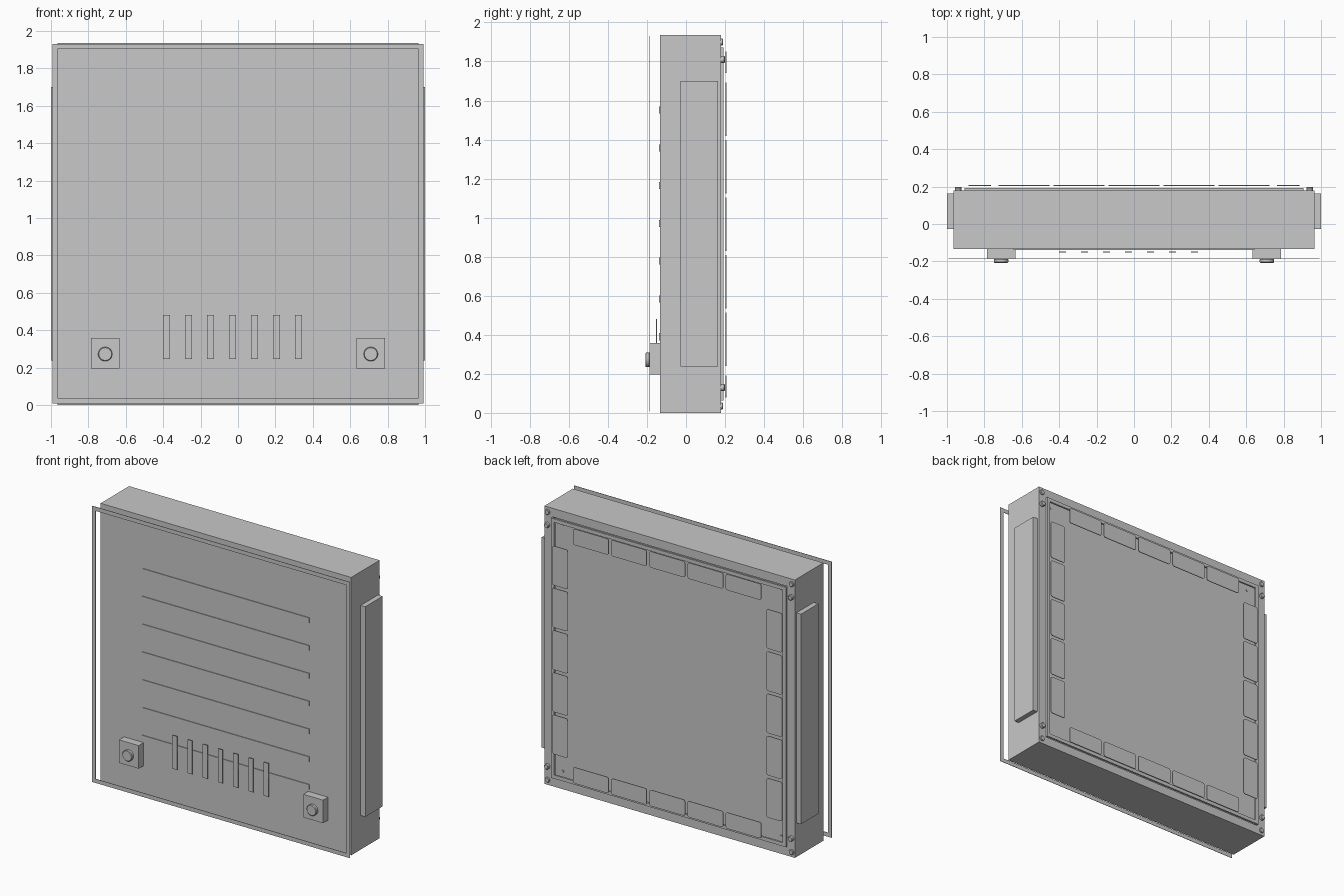
import bpy, bmesh
from math import pi
from mathutils import Matrix

cube = bpy.data.objects.get("Cube")
if cube:
    bpy.data.objects.remove(cube, do_unlink=True)

grey = bpy.data.materials.new("mid_grey")
grey.use_nodes = True
COLOUR = (0.58, 0.58, 0.58, 1)
grey.diffuse_color = COLOUR
grey.node_tree.nodes["Principled BSDF"].inputs["Base Color"].default_value = COLOUR


def finish(name, bm):
    bmesh.ops.recalc_face_normals(bm, faces=bm.faces)
    mesh = bpy.data.meshes.new(name)
    bm.to_mesh(mesh)
    bm.free()
    mesh.materials.append(grey)
    obj = bpy.data.objects.new(name, mesh)
    bpy.context.collection.objects.link(obj)
    return obj


def box(name, x, y, z, corner=0, border=0, recess=0):
    """Box from (min, max) ranges; corner rounds the edges running front to back,
    border and recess sink a pocket into the back face."""
    bm = bmesh.new()
    bmesh.ops.create_cube(bm, size=1)
    for v in bm.verts:
        for i, (lo, hi) in enumerate((x, y, z)):
            v.co[i] = lo if v.co[i] < 0 else hi
    if corner:
        edges = [e for e in bm.edges if abs(e.verts[0].co.y - e.verts[1].co.y) > 1e-5]
        bmesh.ops.bevel(bm, geom=edges, offset=corner, segments=3, profile=0.5, affect='EDGES')
    if recess:
        back = max(bm.faces, key=lambda f: f.calc_center_median().y)
        bmesh.ops.inset_region(bm, faces=[back], thickness=border)
        pocket = bmesh.ops.extrude_discrete_faces(bm, faces=[back])["faces"][0]
        bmesh.ops.translate(bm, verts=pocket.verts, vec=(0, -recess, 0))
    return finish(name, bm)


def ring(name, half, z, y, width):
    """Rectangular frame around an open middle, facing front and back."""
    bm = bmesh.new()
    outer = [(-half, z[0]), (half, z[0]), (half, z[1]), (-half, z[1])]
    inner = [(-half + width, z[0] + width), (half - width, z[0] + width),
             (half - width, z[1] - width), (-half + width, z[1] - width)]
    loops = [[bm.verts.new((px, py, pz)) for px, pz in pts]
             for pts, py in ((outer, y[0]), (inner, y[0]), (inner, y[1]), (outer, y[1]))]
    for a, b in zip(loops, loops[1:] + loops[:1]):
        for i in range(4):
            j = (i + 1) % 4
            bm.faces.new((a[i], a[j], b[j], b[i]))
    return finish(name, bm)


def disc(name, x, z, y, radius, bevel=0.004):
    """Short cylinder along y with chamfered rims."""
    bm = bmesh.new()
    place = Matrix.Translation((x, sum(y) / 2, z)) @ Matrix.Rotation(pi / 2, 4, 'X')
    bmesh.ops.create_cone(bm, cap_ends=True, segments=24, radius1=radius, radius2=radius,
                          depth=y[1] - y[0], matrix=place)
    rims = [e for e in bm.edges if abs(e.verts[0].co.y - e.verts[1].co.y) < 1e-5]
    bmesh.ops.bevel(bm, geom=rims, offset=bevel, segments=1, affect='EDGES')
    obj = finish(name, bm)
    for o in bpy.context.selected_objects:
        o.select_set(False)
    obj.select_set(True)
    bpy.context.view_layer.objects.active = obj
    bpy.ops.object.shade_smooth_by_angle()


# Main housing with the sunken screen in its back, and the thin open front frame
FRONT, BACK, SCREEN = -0.133, 0.18, 0.15
box("housing", (-0.965, 0.965), (FRONT, BACK), (0, 1.935), border=0.085, recess=BACK - SCREEN)
ring("front_frame", 0.993, (0.008, 1.93), (-0.187, -0.184), 0.028)

# Side panels, mounting blocks and knobs
for side, s in (("left", 1), ("right", -1)):
    box(side + "_side_panel", sorted((s * 0.96, s)), (-0.028, 0.163), (0.237, 1.70))
    box(side + "_knob_block", (s * 0.71 - 0.076, s * 0.71 + 0.076), (-0.187, FRONT), (0.196, 0.357))
    disc(side + "_knob", s * 0.71, 0.272, (-0.208, -0.185), 0.038)

# Front horizontal strips and vertical slats
for i in range(7):
    z = 0.39 + i * 0.1935
    box("front_strip", (-0.643, 0.643), (FRONT - 0.005, FRONT), (z - 0.018, z + 0.018))
    x = -0.40 + i * 0.1175
    box("front_slat", (x, x + 0.037), (-0.153, -0.148), (0.247, 0.48))

# Raised rim around the sunken screen
ring("screen_rim", 0.905, (0.063, 1.872), (BACK, 0.193), 0.025)

# Rounded keys floating along the four edges of the screen
KEY_Y = (0.203, 0.208)
for i in range(-2, 3):
    x, z = i * 0.294, 0.966 + i * 0.294
    for z0 in (0.08, 1.74):
        box("edge_key", (x - 0.137, x + 0.137), KEY_Y, (z0, z0 + 0.112), 0.014)
    for x0 in (-0.885, 0.765):
        box("side_key", (x0, x0 + 0.12), KEY_Y, (z - 0.137, z + 0.137), 0.014)

# Corner screws on the back and small screws in the screen corners
for s in (-1, 1):
    for z in (0.035, 1.90):
        disc("corner_screw", s * 0.94, z, (BACK - 0.005, 0.190), 0.018)
    for z in (0.13, 1.81):
        disc("rim_screw", s * 0.94, z, (BACK - 0.005, 0.199), 0.018)
    for z in (0.11, 1.83):
        disc("screen_screw", s * 0.84, z, (SCREEN - 0.004, SCREEN + 0.004), 0.007, 0.001)
